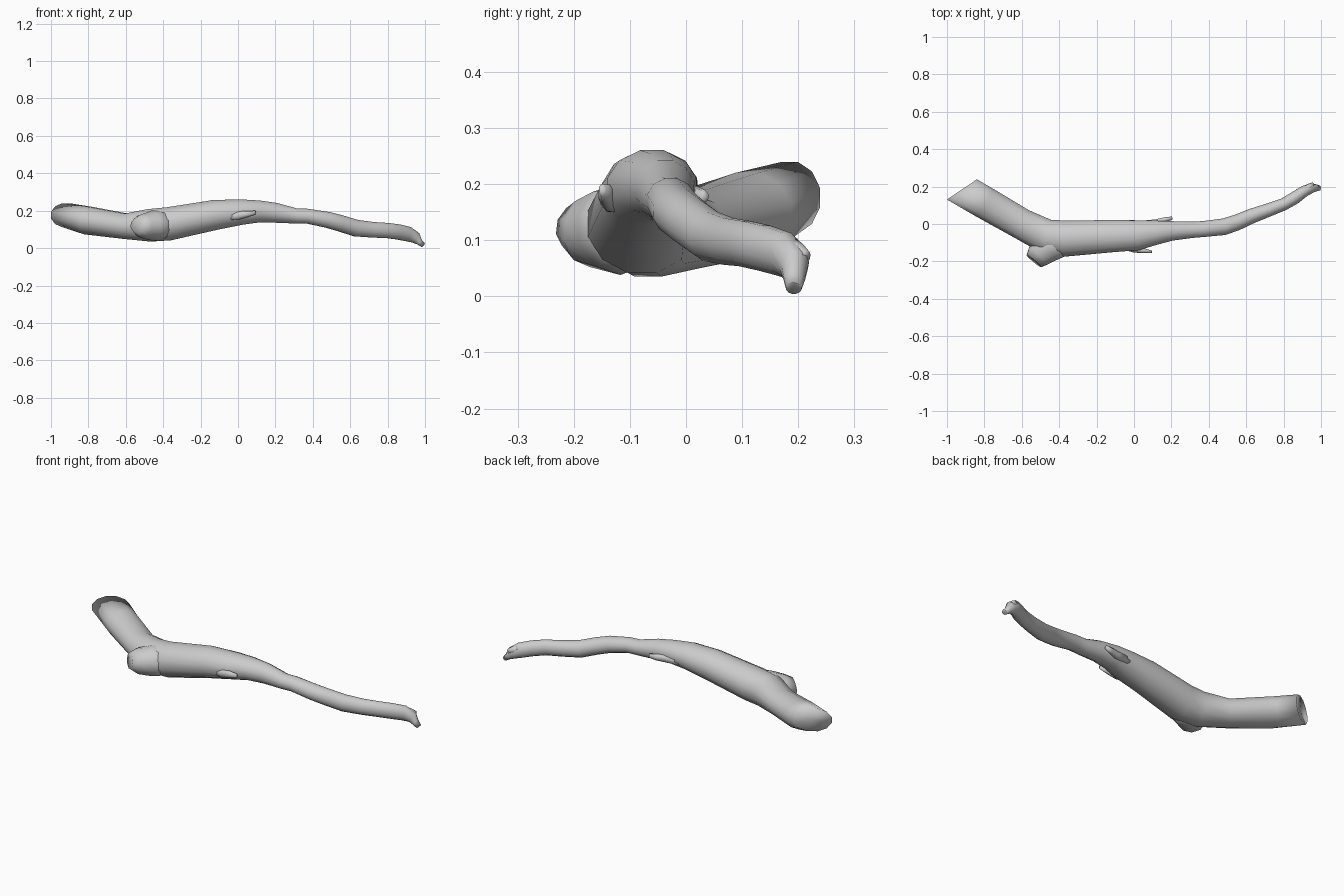
import bpy, bmesh, math
from mathutils import Vector

def tube(name, stations, sides=10, dish=0.0, end_yaw=None):
    """Loft elliptical rings along (x, y, z, half_width, half_height) stations."""
    bm = bmesh.new()
    pts = [Vector(s[:3]) for s in stations]
    rings = []
    for i, s in enumerate(stations):
        t = Vector((0, 0, 0))
        if i > 0:
            t += (pts[i] - pts[i - 1]).normalized()
        if i < len(pts) - 1:
            t += (pts[i + 1] - pts[i]).normalized()
        t.normalize()
        side = Vector((-t.y, t.x, 0)).normalized()
        if i == 0 and end_yaw is not None:
            side = Vector((math.cos(end_yaw), math.sin(end_yaw), 0))
        up = t.cross(side).normalized()
        if up.z < 0:
            up = -up
        if i == 0 and end_yaw is not None:
            up = Vector((0, 0, 1))
        rings.append([bm.verts.new(pts[i]
                      + side * s[3] * math.cos((k + .5) * math.tau / sides)
                      + up * s[4] * math.sin((k + .5) * math.tau / sides))
                      for k in range(sides)])
    for a, b in zip(rings, rings[1:]):
        for k in range(sides):
            n = (k + 1) % sides
            bm.faces.new((a[k], a[n], b[n], b[k]))
    # close both ends with a slightly dished fan
    for ring, c, q in ((rings[0], pts[0], pts[1]), (rings[-1], pts[-1], pts[-2])):
        v = bm.verts.new(c + (q - c).normalized() * dish)
        for k in range(sides):
            bm.faces.new((ring[k], ring[(k + 1) % sides], v))
    bmesh.ops.recalc_face_normals(bm, faces=bm.faces)
    me = bpy.data.meshes.new(name)
    bm.to_mesh(me)
    bm.free()
    for p in me.polygons:
        p.use_smooth = True
    ob = bpy.data.objects.new(name, me)
    bpy.context.collection.objects.link(ob)
    return ob

# main branch: thick sawn limb, bend, body, then the thin winding end
tube("main_branch", [
    (-0.92, 0.185, 0.176, 0.100, 0.066),
    (-0.80, 0.115, 0.147, 0.090, 0.077),
    (-0.60, 0.000, 0.117, 0.086, 0.070),
    (-0.47, -0.066, 0.122, 0.095, 0.090),
    (-0.37, -0.078, 0.130, 0.100, 0.092),
    (-0.12, -0.065, 0.178, 0.089, 0.083),
    (0.02, -0.060, 0.193, 0.083, 0.070),
    (0.11, -0.047, 0.196, 0.068, 0.061),
    (0.20, -0.037, 0.189, 0.054, 0.055),
    (0.31, -0.031, 0.172, 0.045, 0.042),
    (0.37, -0.027, 0.171, 0.044, 0.041),
    (0.48, -0.015, 0.151, 0.046, 0.044),
    (0.55, 0.008, 0.132, 0.044, 0.045),
    (0.63, 0.043, 0.107, 0.041, 0.046),
    (0.72, 0.075, 0.098, 0.037, 0.043),
    (0.80, 0.105, 0.094, 0.034, 0.042),
    (0.86, 0.140, 0.086, 0.035, 0.042),
    (0.91, 0.175, 0.075, 0.031, 0.041),
    (0.95, 0.193, 0.055, 0.027, 0.032),
    (0.97, 0.193, 0.033, 0.020, 0.018),
    (0.992, 0.192, 0.014, 0.014, 0.013),
], sides=12, dish=0.015, end_yaw=math.radians(34))

# short broken stump beside the bend
tube("side_stump", [
    (-0.535, -0.198, 0.124, 0.053, 0.041),
    (-0.510, -0.168, 0.118, 0.072, 0.066),
    (-0.455, -0.120, 0.120, 0.088, 0.082),
    (-0.370, -0.085, 0.130, 0.085, 0.078),
], dish=0.005)

# small twig nubs
tube("front_twig", [
    (-0.07, -0.112, 0.165, 0.022, 0.020),
    (0.00, -0.132, 0.173, 0.022, 0.024),
    (0.045, -0.142, 0.182, 0.015, 0.019),
    (0.095, -0.149, 0.190, 0.007, 0.011),
], sides=8)
tube("back_twig", [
    (0.04, -0.005, 0.180, 0.024, 0.026),
    (0.12, 0.008, 0.178, 0.019, 0.022),
    (0.17, 0.024, 0.177, 0.014, 0.017),
    (0.205, 0.032, 0.178, 0.009, 0.011),
], sides=8)
tube("tip_twig", [
    (0.91, 0.180, 0.085, 0.022, 0.025),
    (0.94, 0.200, 0.078, 0.017, 0.018),
    (0.958, 0.214, 0.070, 0.010, 0.012),
], sides=8)
